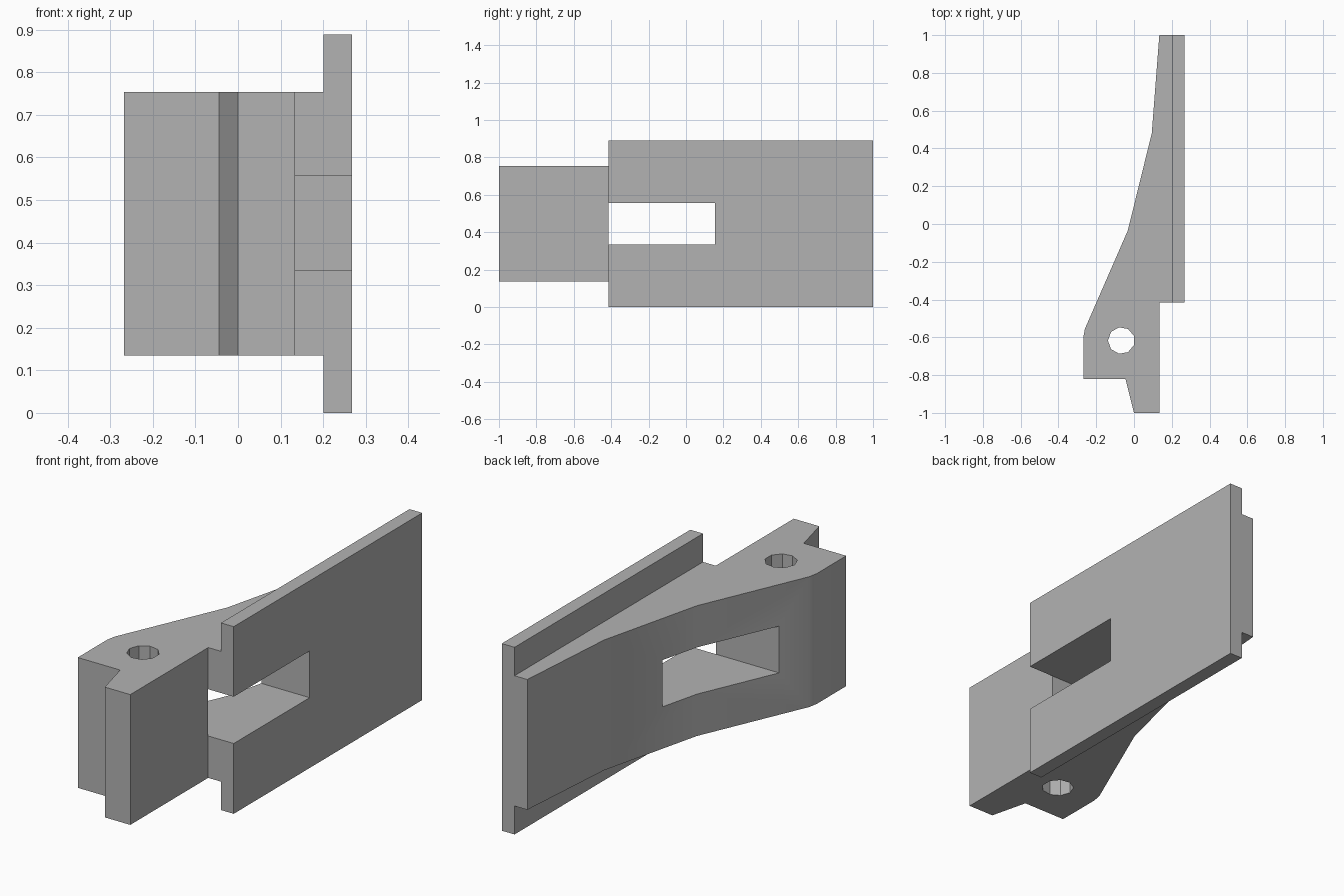
import bpy
import bmesh
import math

if "Cube" in bpy.data.objects:
    bpy.data.objects.remove(bpy.data.objects["Cube"], do_unlink=True)

grey = bpy.data.materials.new("plain grey")
grey.use_nodes = True
colour = (0.45, 0.45, 0.45, 1)
grey.diffuse_color = colour
grey.node_tree.nodes["Principled BSDF"].inputs["Base Color"].default_value = colour


def extrude_outline(name, outline, bottom, top):
    """Closed prism from a plan outline."""
    bm = bmesh.new()
    face = bm.faces.new([bm.verts.new((x, y, bottom)) for x, y in outline])
    result = bmesh.ops.extrude_face_region(bm, geom=[face])
    risen = [v for v in result["geom"] if isinstance(v, bmesh.types.BMVert)]
    bmesh.ops.translate(bm, verts=risen, vec=(0, 0, top - bottom))
    bmesh.ops.recalc_face_normals(bm, faces=bm.faces)
    mesh = bpy.data.meshes.new(name)
    bm.to_mesh(mesh)
    bm.free()
    mesh.materials.append(grey)
    obj = bpy.data.objects.new(name, mesh)
    bpy.context.collection.objects.link(obj)
    return obj


def box(name, x0, x1, y0, y1, z0, z1):
    return extrude_outline(name, [(x0, y0), (x1, y0), (x1, y1), (x0, y1)], z0, z1)


def combine(target, tool, operation):
    """Apply a boolean and discard the tool."""
    tool.hide_render = True
    mod = target.modifiers.new(operation.lower(), "BOOLEAN")
    mod.operation = operation
    mod.solver = "EXACT"
    mod.object = tool
    bpy.context.view_layer.objects.active = target
    bpy.ops.object.modifier_apply(modifier=mod.name)
    bpy.data.objects.remove(tool, do_unlink=True)


# Tapered body with a curved outer side and a stepped front lip
SHOULDER = -0.415
bracket = extrude_outline("slotted_bracket", [
    (0, -1), (0.134, -1), (0.134, SHOULDER), (0.201, SHOULDER), (0.201, 1),
    (0.134, 1), (0.094, 0.48), (-0.033, -0.035), (-0.26, -0.555),
    (-0.268, -0.6), (-0.268, -0.82), (-0.045, -0.82)], 0.135, 0.754)

# Tall flange plate
combine(bracket, box("flange", 0.201, 0.268, SHOULDER, 1, 0, 0.889), "UNION")

# Sideways slot, open at the shoulder
combine(bracket, box("slot_cutter", -0.5, 0.5, SHOULDER, 0.155, 0.334, 0.556), "DIFFERENCE")

# Nine-sided pin hole
SIDES = 9
ring = [math.pi + math.tau * i / SIDES for i in range(SIDES)]
hole = extrude_outline("hole_cutter", [
    (-0.067 + 0.071 * math.cos(a), -0.617 + 0.071 * math.sin(a)) for a in ring], -0.1, 1)
combine(bracket, hole, "DIFFERENCE")

# Soft shading along the curved side only
bpy.ops.object.select_all(action="DESELECT")
bracket.select_set(True)
bpy.context.view_layer.objects.active = bracket
bpy.ops.object.shade_smooth_by_angle(angle=math.radians(30))
